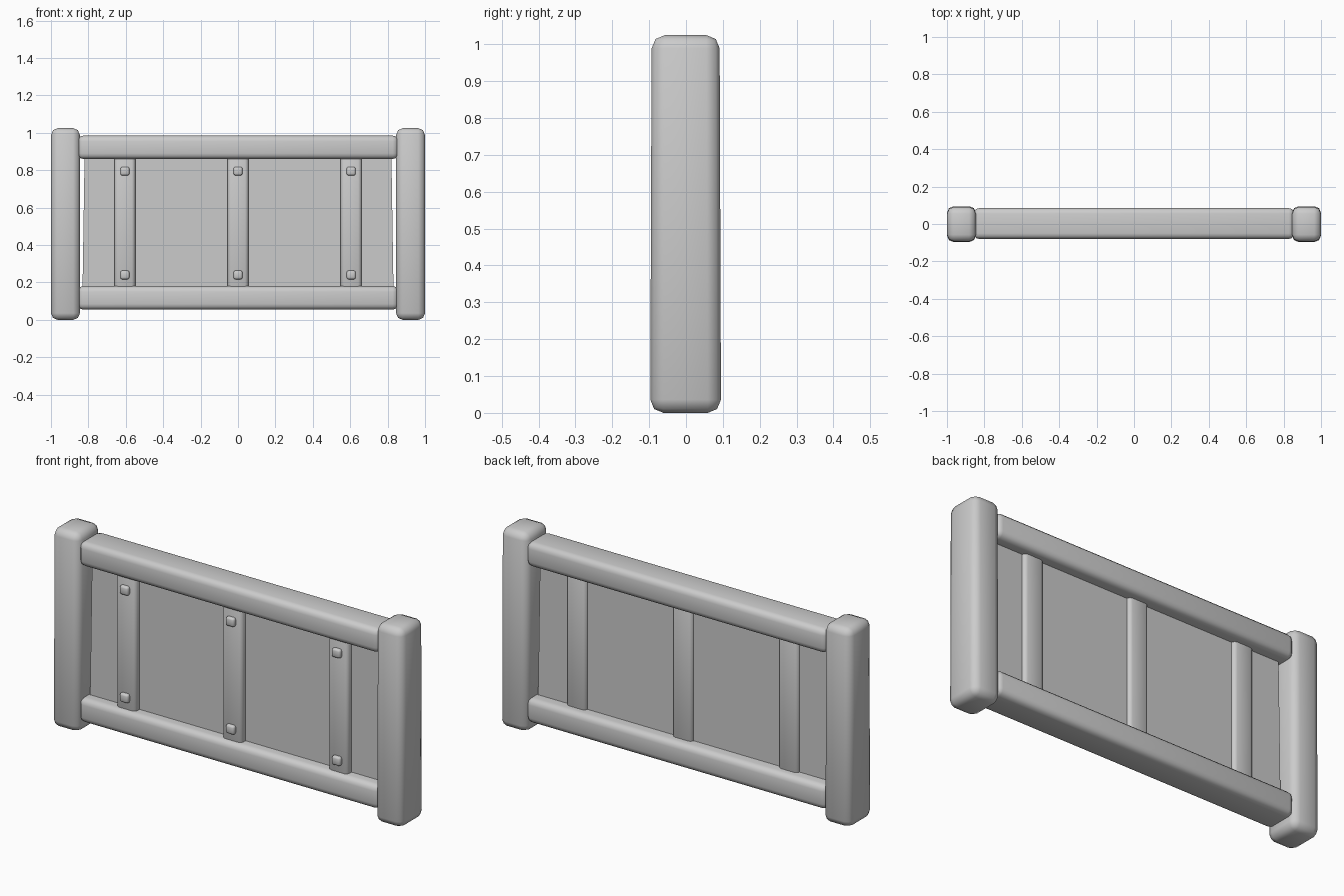
import bpy, bmesh, math

cube = bpy.data.objects.get("Cube")
if cube:
    bpy.data.objects.remove(cube, do_unlink=True)

grey = bpy.data.materials.new("light grey")
grey.use_nodes = True
colour = (0.6, 0.6, 0.6, 1)
grey.diffuse_color = colour
grey.node_tree.nodes["Principled BSDF"].inputs["Base Color"].default_value = colour


def block(name, low, high, bevel, segments=2, taper=(1, 1)):
    """Rounded box between two corners; taper scales the top in x and y."""
    size = [h - l for l, h in zip(low, high)]
    centre = [(h + l) / 2 for l, h in zip(low, high)]
    bm = bmesh.new()
    bmesh.ops.create_cube(bm, size=1)
    for v in bm.verts:
        top = v.co.z > 0
        for i in range(3):
            v.co[i] *= size[i] * (taper[i] if top and i < 2 else 1)
    if bevel:
        bmesh.ops.bevel(bm, geom=bm.edges[:], offset=bevel, segments=segments,
                        profile=0.5, affect='EDGES', clamp_overlap=True)
    mesh = bpy.data.meshes.new(name)
    bm.to_mesh(mesh)
    bm.free()
    mesh.materials.append(grey)
    ob = bpy.data.objects.new(name, mesh)
    ob.location = centre
    bpy.context.collection.objects.link(ob)
    bpy.ops.object.select_all(action='DESELECT')
    ob.select_set(True)
    bpy.context.view_layer.objects.active = ob
    bpy.ops.object.shade_smooth_by_angle(angle=math.radians(50))
    return ob


# End posts
block("right_post", (-1, -0.097, 0), (-0.845, 0.095, 1.025), 0.036, 2, (0.99, 0.96))
block("left_post", (0.845, -0.097, 0), (1, 0.095, 1.025), 0.036, 2, (0.99, 0.96))

# Horizontal rails
for name, z in (("bottom_rail", 0.055), ("top_rail", 0.86)):
    block(name, (-0.857, -0.08, z), (0.857, 0.085, z + 0.125), 0.03, 3)

# Thin centre panel, slightly narrower at the top
block("panel", (-0.832, -0.018, 0.12), (0.832, 0.018, 0.92), 0, 1, (0.985, 1))

# Vertical slats with a bolt near each end
for side, x in (("right", -0.605), ("middle", 0), ("left", 0.605)):
    block(side + "_slat", (x - 0.056, -0.052, 0.13), (x + 0.056, 0.036, 0.91), 0.018, 2)
    for level, z in (("lower", 0.24), ("upper", 0.795)):
        block(f"{side}_{level}_bolt", (x - 0.024, -0.07, z - 0.023),
              (x + 0.024, -0.04, z + 0.023), 0.01, 2)
